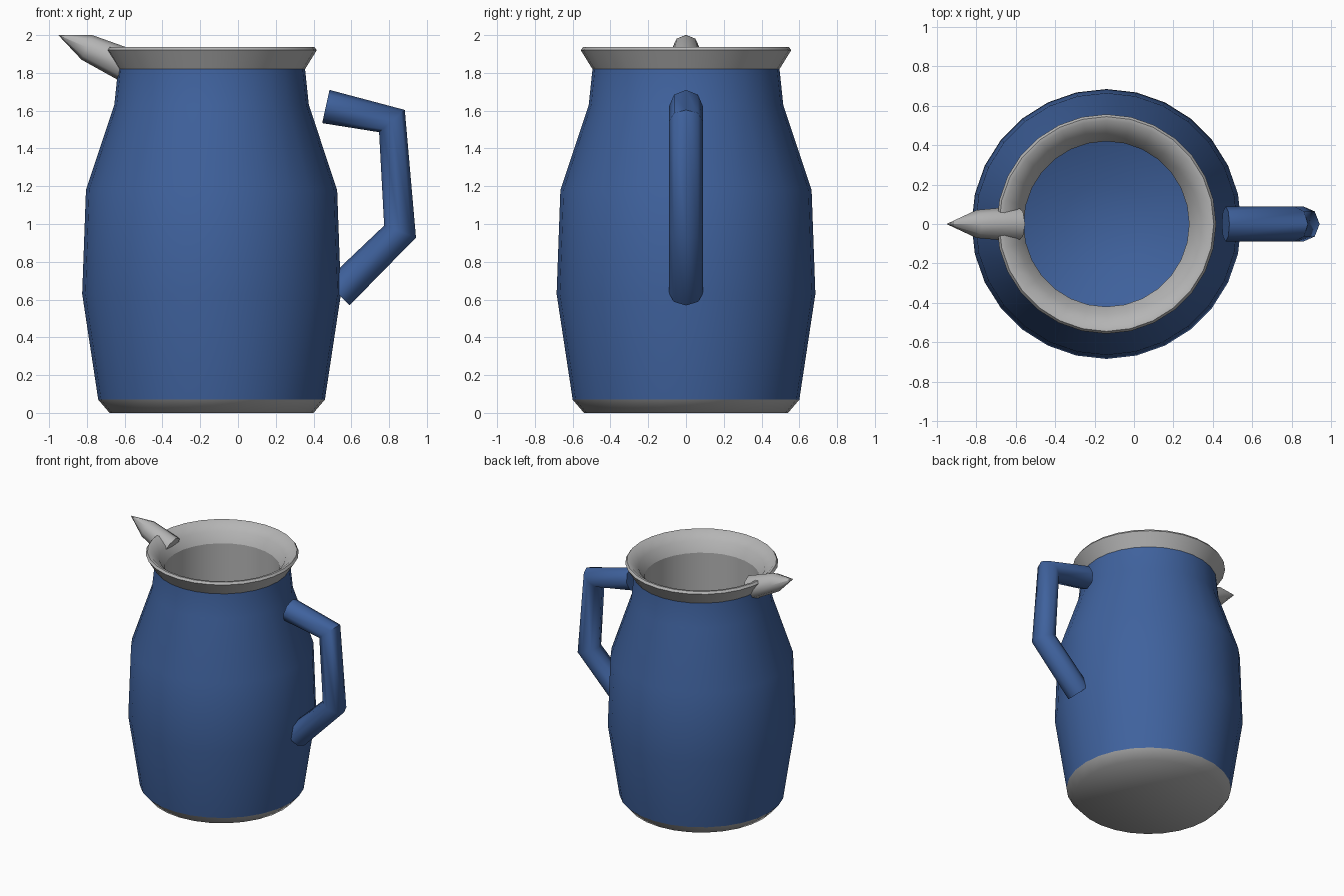
import bpy, bmesh
from math import sin, cos, tau, radians
from mathutils import Vector

cube = bpy.data.objects.get("Cube")
if cube:
    bpy.data.objects.remove(cube, do_unlink=True)

CENTRE_X = -0.14
SIDES = 28


def material(name, rgb):
    mat = bpy.data.materials.new(name)
    mat.use_nodes = True
    mat.diffuse_color = (*rgb, 1)
    mat.node_tree.nodes["Principled BSDF"].inputs["Base Color"].default_value = (*rgb, 1)
    return mat


blue = material("blue enamel", (0.05, 0.122, 0.34))
grey = material("light grey", (0.46, 0.46, 0.46))


def finish(bm, name, mat, angle):
    mesh = bpy.data.meshes.new(name)
    bm.to_mesh(mesh)
    bm.free()
    mesh.materials.append(mat)
    obj = bpy.data.objects.new(name, mesh)
    bpy.context.collection.objects.link(obj)
    bpy.ops.object.select_all(action='DESELECT')
    obj.select_set(True)
    bpy.context.view_layer.objects.active = obj
    bpy.ops.object.shade_smooth_by_angle(angle=radians(angle))
    return obj


def bridge(bm, rings):
    for low, high in zip(rings, rings[1:]):
        n = len(low)
        for j in range(n):
            k = (j + 1) % n
            bm.faces.new((low[j], low[k], high[k], high[j]))


def lathe(name, profile, mat, angle=40):
    """Turn (radius, height) points about the jug's upright axis."""
    bm = bmesh.new()
    turns = [tau * j / SIDES for j in range(SIDES)]
    rings = [[bm.verts.new((CENTRE_X + r * cos(a), r * sin(a), z)) for a in turns]
             for r, z in profile]
    bridge(bm, rings)
    bmesh.ops.remove_doubles(bm, verts=bm.verts, dist=1e-5)
    return finish(bm, name, mat, angle)


def tube(name, path, radii, mat, sides=8, angle=50):
    """Sweep a ring along (x, z) points, tilting it halfway at each bend."""
    bm = bmesh.new()
    pts = [Vector((x, 0, z)) for x, z in path]
    rings = []
    for i, p in enumerate(pts):
        steps = [(b - a).normalized() for a, b in zip(pts, pts[1:])][max(i - 1, 0):i + 1]
        along = sum(steps, Vector()).normalized()
        side = Vector((0, 1, 0))
        up = along.cross(side)
        turns = [tau * j / sides for j in range(sides)]
        rings.append([bm.verts.new(p + radii[i] * (cos(a) * up + sin(a) * side))
                      for a in turns])
    bridge(bm, rings)
    bm.faces.new(rings[0])
    bm.faces.new(rings[-1])
    bmesh.ops.remove_doubles(bm, verts=bm.verts, dist=1e-5)
    bmesh.ops.recalc_face_normals(bm, faces=bm.faces)
    return finish(bm, name, mat, angle)


# Jug shell, from foot to lip
lathe("base", [(0, 0), (0.54, 0), (0.6, 0.07)], grey, 60)
lathe("body", [(0.6, 0.07), (0.685, 0.63), (0.665, 1.18), (0.515, 1.63), (0.495, 1.82)], blue)
lathe("rim", [(0.495, 1.82), (0.557, 1.92), (0.545, 1.937), (0.525, 1.935),
              (0.46, 1.88), (0.42, 1.8)], grey)

# Inside of the jug
lathe("inner_wall", [(0.42, 1.8), (0.42, 0.2)], grey)
lathe("inner_floor", [(0.42, 0.2), (0.22, 0.12), (0, 0.1)], blue)

# Angular handle on the left and pointed spout on the right
tube("handle", [(0.465, 1.622), (0.815, 1.545), (0.858, 0.96), (0.527, 0.633)],
     [0.09] * 4, blue)
tube("spout", [(-0.59, 1.84), (-0.8, 1.935), (-0.95, 2.0)], [0.09, 0.071, 0.001], grey)
